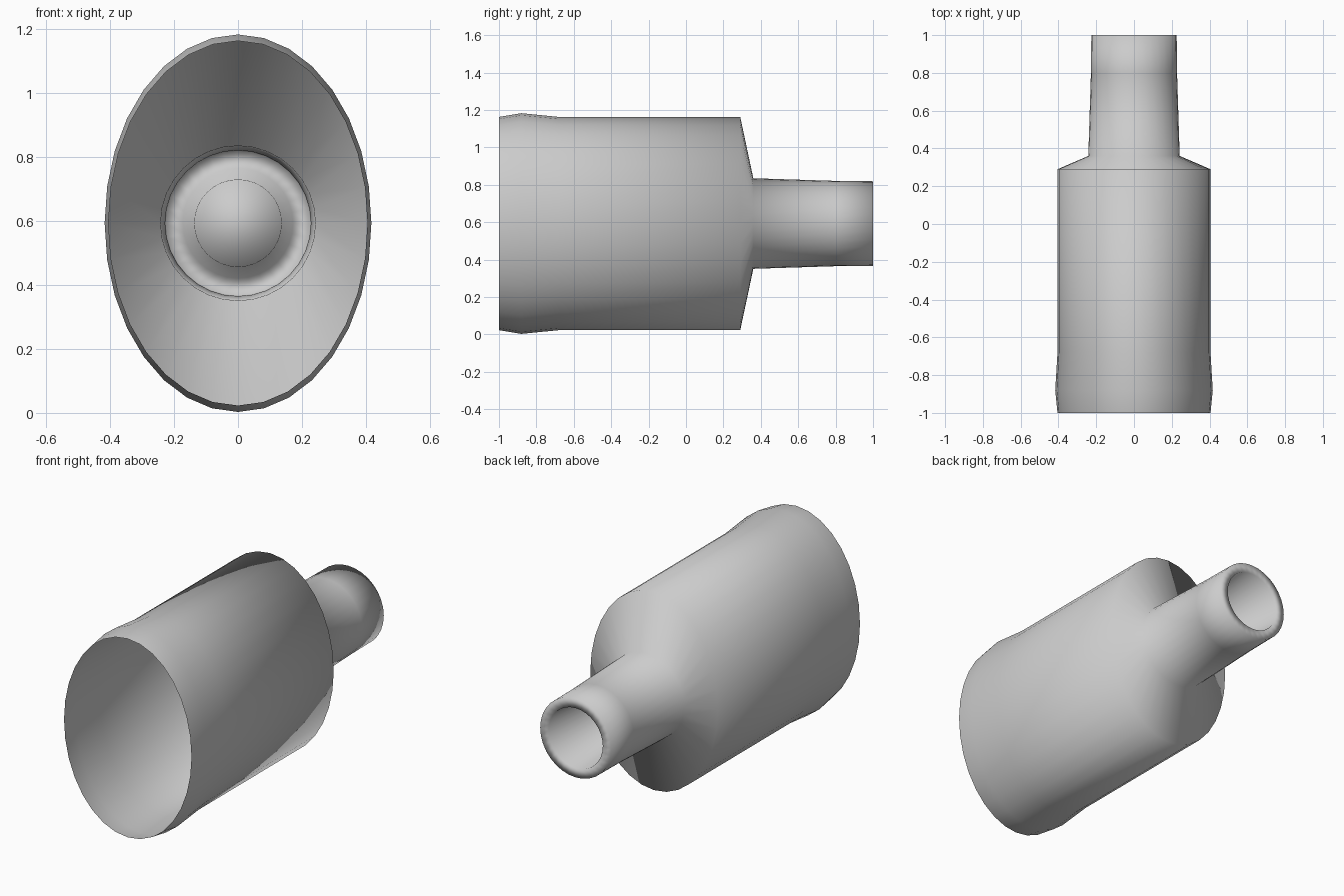
import bpy, bmesh
from math import sin, cos, pi

if "Cube" in bpy.data.objects:
    bpy.data.objects.remove(bpy.data.objects["Cube"])

SIDES = 32
CZ = 0.593


def ring(bm, y, rx, rz):
    return [bm.verts.new((rx * cos(2 * pi * i / SIDES), y, CZ + rz * sin(2 * pi * i / SIDES)))
            for i in range(SIDES)]


def loft(name, sections, cap_end=False):
    bm = bmesh.new()
    rings = [ring(bm, *s) for s in sections]
    for a, b in zip(rings, rings[1:]):
        for i in range(SIDES):
            j = (i + 1) % SIDES
            bm.faces.new((a[i], b[i], b[j], a[j]))
    if cap_end:
        bm.faces.new(rings[-1])
    for f in bm.faces:
        f.smooth = True
    bmesh.ops.recalc_face_normals(bm, faces=bm.faces)
    # outer wall must face away from the axis
    f = min(bm.faces, key=lambda f: f.calc_center_median().y)
    c = f.calc_center_median()
    if f.normal.x * c.x + f.normal.z * (c.z - CZ) < 0:
        bmesh.ops.reverse_faces(bm, faces=bm.faces)
    me = bpy.data.meshes.new(name)
    bm.to_mesh(me)
    bm.free()
    ob = bpy.data.objects.new(name, me)
    bpy.context.collection.objects.link(ob)
    return ob


# open oval body, shoulder, round neck, rim and blind tapered bore: (y, rx, rz)
loft("oval_sleeve_with_neck", [
    (-1.00, 0.405, 0.570),
    (-0.88, 0.417, 0.590),
    (-0.68, 0.405, 0.570),
    (0.29, 0.405, 0.570),
    (0.36, 0.242, 0.242),
    (0.80, 0.228, 0.228),
    (1.00, 0.226, 0.226),
    (1.00, 0.172, 0.172),
    (0.55, 0.137, 0.137),
], cap_end=True)
